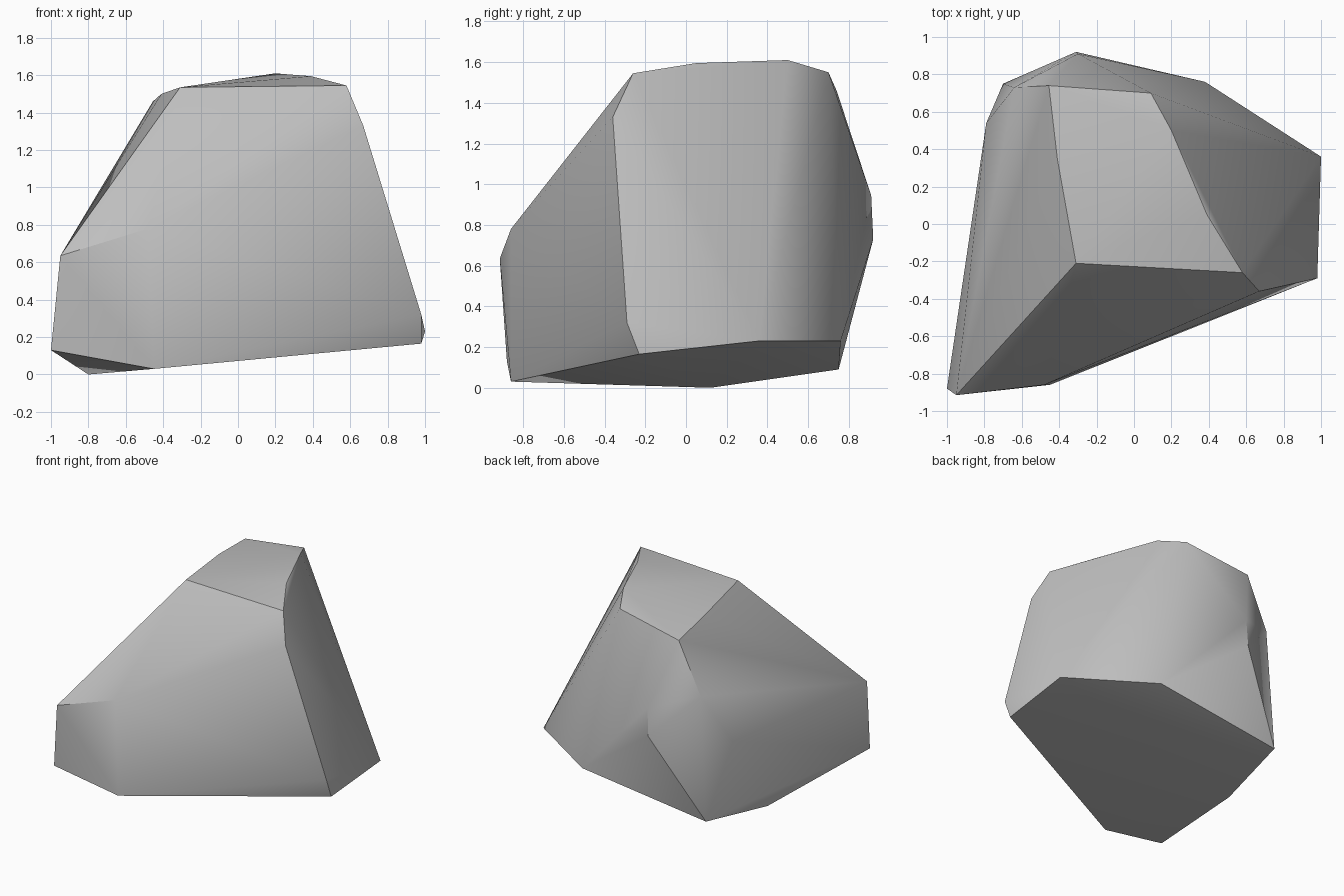
import bpy
import bmesh
import math

# Remove the default cube
default_cube = bpy.data.objects.get("Cube")
if default_cube:
    bpy.data.objects.remove(default_cube, do_unlink=True)


def make_material(name, color):
    material = bpy.data.materials.new(name)
    material.use_nodes = True
    material.diffuse_color = color
    shader = material.node_tree.nodes["Principled BSDF"]
    shader.inputs["Base Color"].default_value = color
    shader.inputs["Roughness"].default_value = 0.9
    return material


def chiselled_hull(name, corners, material, sharp_angle):
    """Wrap the corners in a convex shell, smooth except at sharp edges."""
    bm = bmesh.new()
    for corner in corners:
        bm.verts.new(corner)
    bmesh.ops.convex_hull(bm, input=list(bm.verts), use_existing_faces=False)
    loose = [v for v in bm.verts if not v.link_faces]
    bmesh.ops.delete(bm, geom=loose, context="VERTS")
    bmesh.ops.recalc_face_normals(bm, faces=list(bm.faces))
    for face in bm.faces:
        face.smooth = True
    for edge in bm.edges:
        edge.smooth = edge.calc_face_angle(math.pi) < sharp_angle
    mesh = bpy.data.meshes.new(name)
    bm.to_mesh(mesh)
    bm.free()
    mesh.materials.append(material)
    obj = bpy.data.objects.new(name, mesh)
    bpy.context.collection.objects.link(obj)
    return obj


# Gently domed top facet
crown = [
    (-0.31, -0.21, 1.535), (0.58, -0.26, 1.545), (0.39, 0.05, 1.595),
    (0.2, 0.5, 1.61), (0.09, 0.7, 1.55), (-0.455, 0.74, 1.46),
    (-0.41, 0.35, 1.5),
]

# Front shoulder and the nose at the front right
front = [
    (0.67, -0.36, 1.33), (0.98, -0.29, 0.32),
    (-0.95, -0.915, 0.635), (-0.48, -0.86, 0.78),
]

# Bulging back and right flank
back = [
    (-0.3, 0.91, 0.945), (-0.31, 0.92, 0.73),
    (-0.64, 0.73, 1.06), (-0.79, 0.54, 0.67),
]

# Slanted underside
base = [
    (-1, -0.88, 0.13), (-0.45, -0.86, 0.03), (0.98, -0.23, 0.165),
    (1, 0.36, 0.23), (0.38, 0.76, 0.23), (-0.7, 0.75, 0.09),
    (-0.8, 0.12, 0),
]

stone = make_material("stone grey", (0.53, 0.53, 0.53, 1))
chiselled_hull("rock", crown + front + back + base, stone, math.radians(30))
